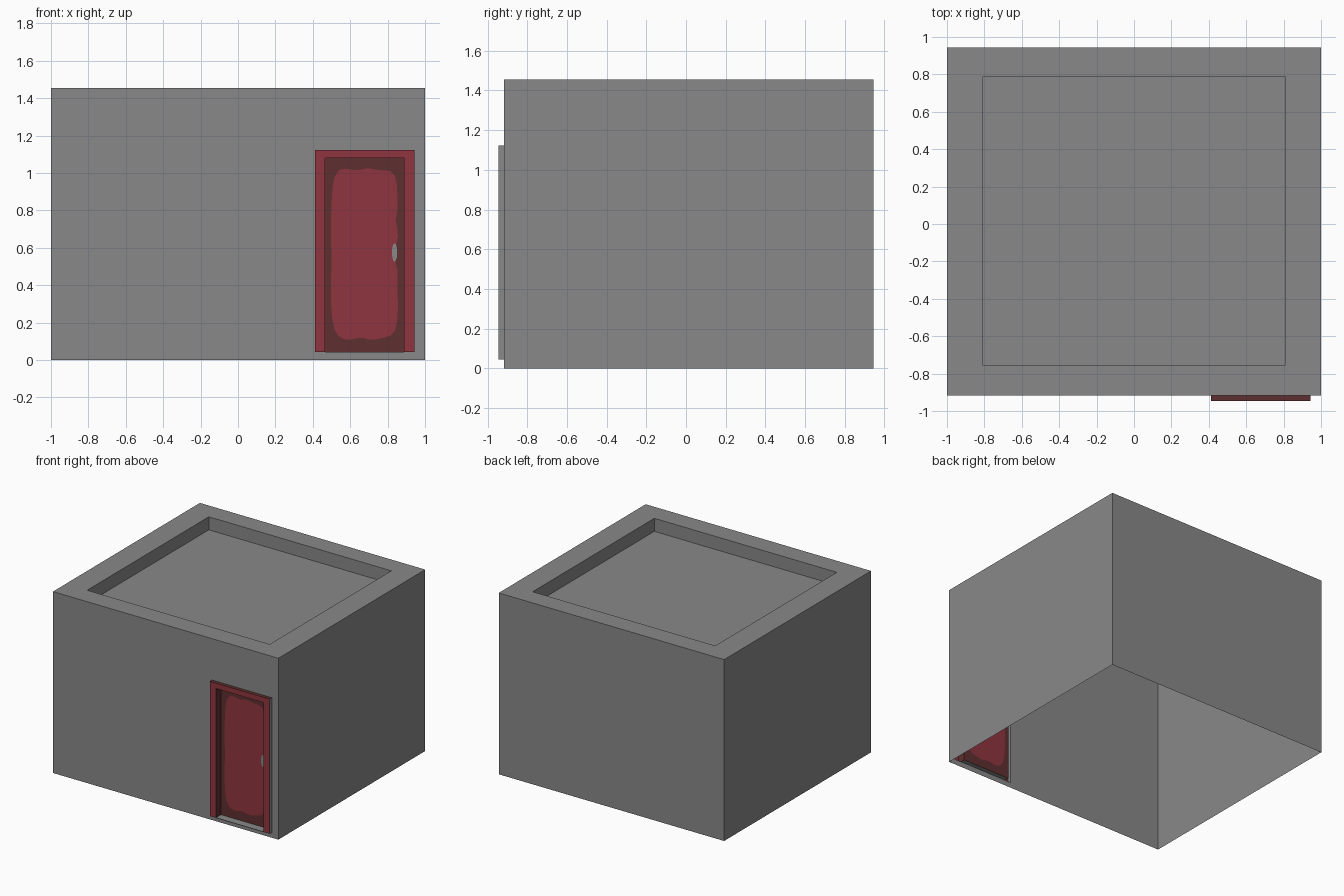
import bpy, bmesh, math
from mathutils import Vector

if "Cube" in bpy.data.objects:
    bpy.data.objects.remove(bpy.data.objects["Cube"])


def material(name, rgb):
    m = bpy.data.materials.new(name)
    m.diffuse_color = (*rgb, 1)
    m.use_nodes = True
    m.node_tree.nodes["Principled BSDF"].inputs["Base Color"].default_value = m.diffuse_color
    return m


MATS = [material("concrete_grey", (0.25, 0.25, 0.25)),
        material("door_red", (0.275, 0.036, 0.050)),
        material("dark_red", (0.112, 0.028, 0.029))]
GREY, RED, DARK = range(3)


def face(bm, pts, facing, mat=GREY):
    """Add a flat face whose normal points along facing."""
    f = bm.faces.new([bm.verts.new(p) for p in pts])
    f.normal_update()
    if f.normal.dot(Vector(facing)) < 0:
        f.normal_flip()
    f.material_index = mat


def finish(bm, name):
    bmesh.ops.remove_doubles(bm, verts=bm.verts, dist=0.0001)
    mesh = bpy.data.meshes.new(name)
    bm.to_mesh(mesh)
    bm.free()
    for m in MATS:
        mesh.materials.append(m)
    ob = bpy.data.objects.new(name, mesh)
    bpy.context.collection.objects.link(ob)


def ring(x0, x1, y0, y1, z):
    return [(x0, y0, z), (x1, y0, z), (x1, y1, z), (x0, y1, z)]


SIDES = [(0, -1, 0), (1, 0, 0), (0, 1, 0), (-1, 0, 0)]
UP, FRONT = (0, 0, 1), (0, -1, 0)
H, WALL_Y, FRAME_Y, DOOR_Y = 1.455, -0.917, -0.945, -0.88
# Door frame outline: outer and inner limits
OX0, OX1, OZ0, OZ1 = 0.412, 0.943, 0.043, 1.123
IX0, IX1, IZ1 = 0.465, 0.887, 1.08

# Building shell: open underneath, sunken roof, hole in the front wall
bm = bmesh.new()
base = ring(-1, 1, WALL_Y, 0.945, 0)
top = ring(-1, 1, WALL_Y, 0.945, H)
rim = ring(-0.81, 0.81, -0.755, 0.787, H)
roof = ring(-0.81, 0.81, -0.755, 0.787, H - 0.105)
for i, d in enumerate(SIDES):
    j = (i + 1) % 4
    if i:
        face(bm, [base[i], base[j], top[j], top[i]], d)
    face(bm, [top[i], top[j], rim[j], rim[i]], UP)
    face(bm, [rim[i], rim[j], roof[j], roof[i]], -Vector(d))
face(bm, roof, UP)


def front_ring(x0, x1, z0, z1, y):
    return [(x0, y, z0), (x1, y, z0), (x1, y, z1), (x0, y, z1)]


wall = front_ring(-1, 1, 0, H, WALL_Y)
hole = front_ring(OX0, OX1, OZ0, OZ1, WALL_Y)
for i in range(4):
    j = (i + 1) % 4
    face(bm, [wall[i], wall[j], hole[j], hole[i]], FRONT)
finish(bm, "building_shell")

# Door frame: raised front, grey outer sides, dark top and reveals
bm = bmesh.new()
front = [(OX0, OZ0), (OX0, OZ1), (OX1, OZ1), (OX1, OZ0)]
inner = [(IX0, OZ0), (IX0, IZ1), (IX1, IZ1), (IX1, OZ0)]
outward = [(-1, 0, 0), (0, 0, 1), (1, 0, 0)]


def at(p, y):
    return (p[0], y, p[1])


for i, d in enumerate(outward):
    a, b, c, e = front[i], front[i + 1], inner[i + 1], inner[i]
    face(bm, [at(p, FRAME_Y) for p in (a, b, c, e)], FRONT, RED)
    face(bm, [at(a, FRAME_Y), at(b, FRAME_Y), at(b, WALL_Y), at(a, WALL_Y)],
         d, DARK if i == 1 else GREY)
    face(bm, [at(e, FRAME_Y), at(c, FRAME_Y), at(c, DOOR_Y), at(e, DOOR_Y)],
         -Vector(d), DARK)
# Threshold under the door, and undersides of the legs
face(bm, ring(IX0, IX1, FRAME_Y, DOOR_Y, OZ0), UP, GREY)
for x0, x1 in ((OX0, IX0), (IX1, OX1)):
    face(bm, ring(x0, x1, FRAME_Y, WALL_Y, OZ0), (0, 0, -1), GREY)
finish(bm, "door_frame")

# Door panel: worn red centre cut into a dark border
bm = bmesh.new()
CX, CZ = (IX0 + IX1) / 2, (OZ0 + IZ1) / 2
HX, HZ = (IX1 - IX0) / 2, (IZ1 - OZ0) / 2
N = 64
patch, border = [], []
for k in range(N):
    t = 2 * math.pi * k / N
    c, s = math.cos(t), math.sin(t)
    r = (abs(c) ** 7 + abs(s) ** 7) ** (-1 / 7)
    r *= 1 + 0.012 * math.sin(9 * t + 1)
    if min(k, N - k) <= 1:          # notch around the handle
        r *= 0.93
    if k == 4:                      # small chip above the handle
        r *= 0.95
    patch.append((CX + 0.178 * r * c, DOOR_Y, CZ + 0.005 + 0.453 * r * s))
    q = 1 / max(abs(c), abs(s))
    border.append((CX + HX * q * c, DOOR_Y, CZ + HZ * q * s))
for k in range(N):
    j = (k + 1) % N
    face(bm, [patch[k], patch[j], border[j], border[k]], FRONT, DARK)
    face(bm, [patch[k], patch[j], (CX, DOOR_Y, CZ)], FRONT, RED)
finish(bm, "door_panel")

# Door handle: thin grey oval plate
bm = bmesh.new()
face(bm, [(0.837 + 0.014 * math.cos(a), DOOR_Y - 0.003, 0.575 + 0.05 * math.sin(a))
          for a in (2 * math.pi * k / 12 for k in range(12))], FRONT, GREY)
finish(bm, "door_handle")
